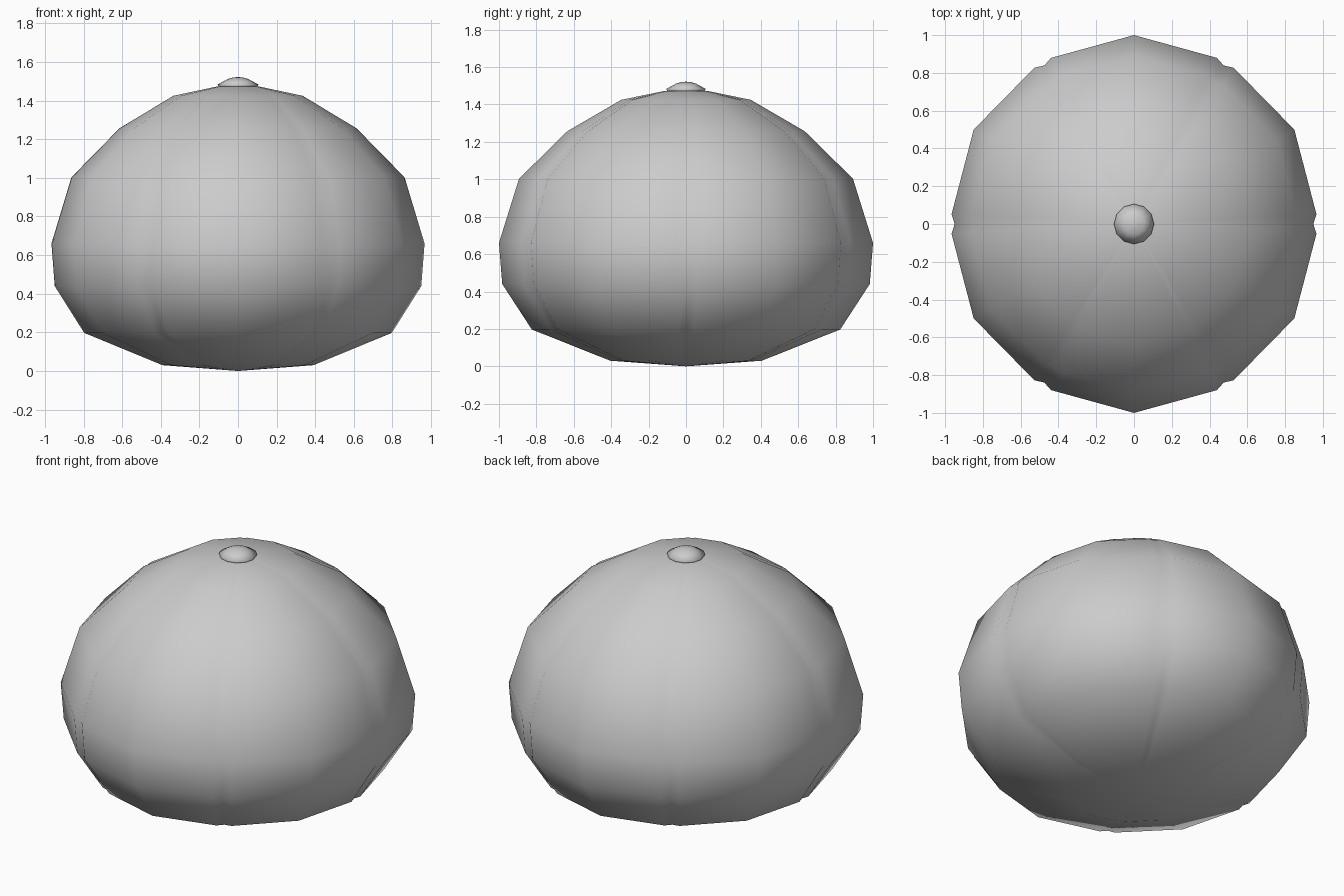
import bpy, bmesh
from math import sin, cos, radians

if "Cube" in bpy.data.objects:
    bpy.data.objects.remove(bpy.data.objects["Cube"])


def lathe(name, profile, spokes, bottom_z, top_z, y_scale=1.0):
    """Skin rings of (radius, z) over spokes of (degrees, radius factor), capped by two poles."""
    bm = bmesh.new()
    rings = [[bm.verts.new((r * f * cos(radians(a)), r * f * sin(radians(a)) * y_scale, z))
              for a, f in spokes] for r, z in profile]
    low = bm.verts.new((0, 0, bottom_z))
    high = bm.verts.new((0, 0, top_z))
    n = len(spokes)
    for i in range(n):
        j = (i + 1) % n
        bm.faces.new((low, rings[0][j], rings[0][i]))
        for a, b in zip(rings, rings[1:]):
            bm.faces.new((a[i], a[j], b[j], b[i]))
        bm.faces.new((rings[-1][i], rings[-1][j], high))
    for f in bm.faces:
        f.smooth = True
    bmesh.ops.recalc_face_normals(bm, faces=bm.faces)
    mesh = bpy.data.meshes.new(name)
    bm.to_mesh(mesh)
    bm.free()
    obj = bpy.data.objects.new(name, mesh)
    bpy.context.collection.objects.link(obj)
    return obj


# Six padded panels: a sunken seam, a panel edge, the panel middle, the other edge
spokes = []
for k in range(6):
    a = 60 * k
    spokes += [(a, 0.969), (a + 3, 0.987), (a + 30, 1.0), (a + 57, 0.987)]

cushion_profile = [(0.397, 0.03), (0.808, 0.197), (0.963, 0.44), (0.98, 0.66),
                   (0.875, 1.003), (0.622, 1.257), (0.339, 1.425), (0.11, 1.473)]
lathe("cushion", cushion_profile, spokes, 0.0, 1.476, 1.0204)

# Button on top
button_spokes = [(30 * k, 1.0) for k in range(12)]
lathe("button", [(0.098, 1.468), (0.106, 1.483), (0.055, 1.511), (0.025, 1.52)],
      button_spokes, 1.465, 1.522)
